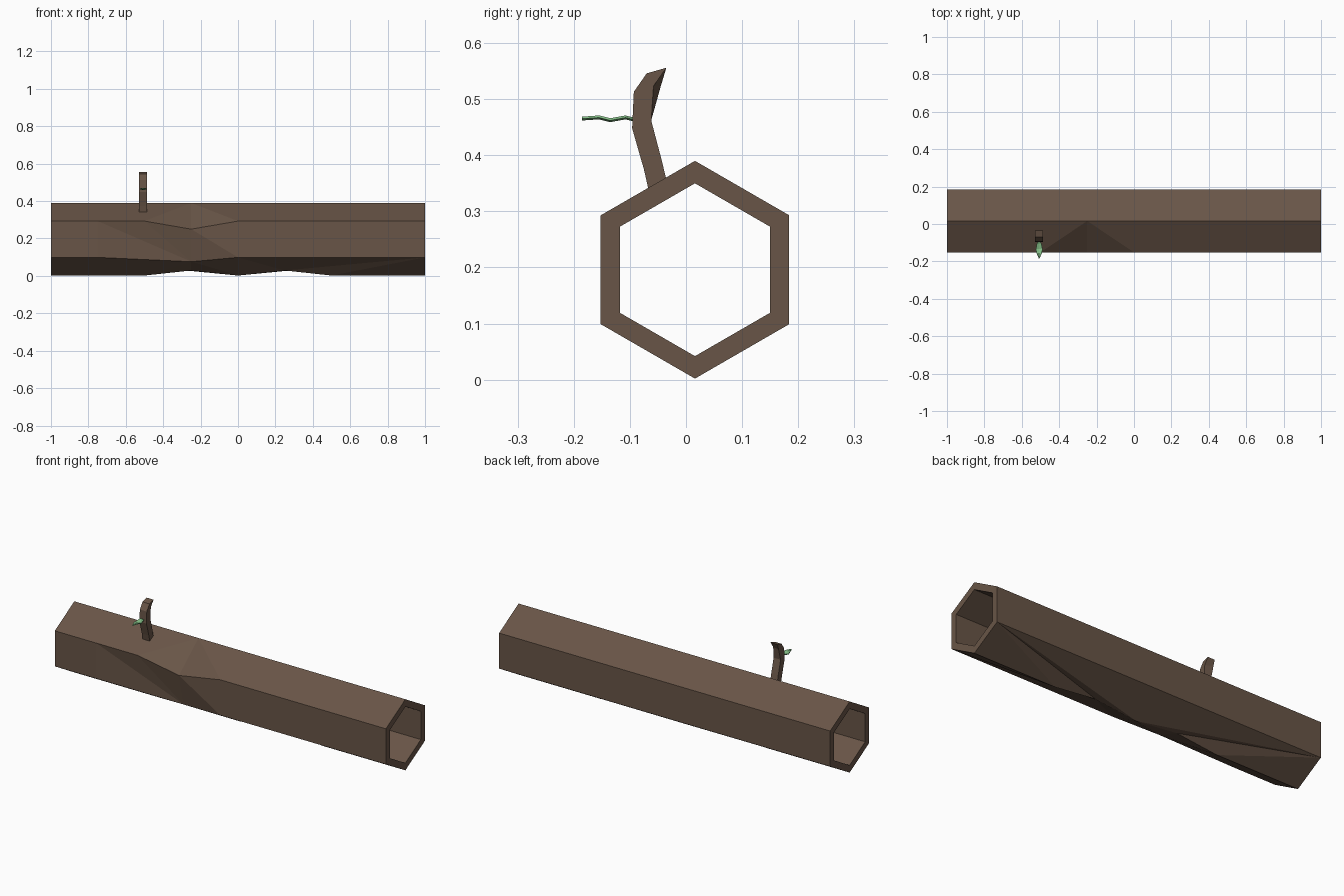
import bpy
import bmesh
from math import sin, cos, radians

cube = bpy.data.objects.get("Cube")
if cube:
    bpy.data.objects.remove(cube)


def material(name, colour):
    m = bpy.data.materials.new(name)
    m.use_nodes = True
    m.diffuse_color = colour
    m.node_tree.nodes["Principled BSDF"].inputs["Base Color"].default_value = colour
    return m


bark = material("brown bark", (0.14, 0.091, 0.063, 1))
green = material("leaf green", (0.23, 0.52, 0.24, 1))


def finish(bm, name, mat):
    bmesh.ops.recalc_face_normals(bm, faces=bm.faces)
    mesh = bpy.data.meshes.new(name)
    bm.to_mesh(mesh)
    bm.free()
    mesh.materials.append(mat)
    obj = bpy.data.objects.new(name, mesh)
    bpy.context.collection.objects.link(obj)
    return obj


# Hollow six-sided log
CY, CZ, OUTER, INNER = 0.016, 0.196, 0.194, 0.154


def corner(x, k, r):
    a = radians(90 + 60 * k)
    return (x, CY - r * sin(a - radians(90)), CZ + r * cos(a - radians(90)))


bm = bmesh.new()
verts = {}


def point(x, k):
    """Outer corner k (0 top, 1 upper front, 2 lower front, 3 bottom) at x."""
    if (x, k) not in verts:
        verts[x, k] = bm.verts.new(corner(x, k, OUTER))
    return verts[x, k]


def face(*keys):
    bm.faces.new([point(*k) for k in keys])


# dented corners
point(-0.25, 1).co.z = 0.25
point(-0.25, 2).co.yz = (-0.112, 0.076)
point(-0.25, 3).co.z = 0.029
point(0.25, 3).co.z = 0.029

# upper front slope
face((-1, 0), (-1, 1), (-0.75, 1), (-0.5, 1), (-0.25, 0))
face((-0.25, 0), (-0.5, 1), (-0.25, 1))
face((-0.25, 0), (-0.25, 1), (0, 1))
face((-0.25, 0), (0, 1), (1, 1), (1, 0))
# front wall
face((-1, 1), (-1, 2), (-0.75, 2), (-0.75, 1))
face((-0.75, 1), (-0.75, 2), (-0.25, 2))
face((-0.75, 1), (-0.25, 2), (-0.5, 1))
face((-0.5, 1), (-0.25, 2), (-0.25, 1))
face((-0.25, 1), (-0.25, 2), (0, 2))
face((-0.25, 1), (0, 2), (0, 1))
face((0, 1), (0, 2), (1, 2), (1, 1))
# lower front slope
face((-1, 2), (-1, 3), (-0.5, 3), (-0.75, 2))
face((-0.75, 2), (-0.5, 3), (-0.25, 2))
face((-0.5, 3), (-0.25, 3), (-0.25, 2))
face((-0.25, 2), (-0.25, 3), (0, 3))
face((-0.25, 2), (0, 3), (0, 2))
face((0, 2), (0, 3), (0.25, 3))
face((0, 2), (0.25, 3), (1, 2))
face((0.25, 3), (0.5, 3), (1, 2))
face((0.5, 3), (1, 3), (1, 2))
# lower back slope
face((-1, 4), (-1, 3), (-0.5, 3))
face((-1, 4), (-0.5, 3), (-0.25, 3))
face((-1, 4), (-0.25, 3), (0, 3))
face((-1, 4), (0, 3), (1, 4))
face((0, 3), (0.25, 3), (1, 4))
face((0.25, 3), (0.5, 3), (1, 4))
face((0.5, 3), (1, 3), (1, 4))
# back wall and upper back slope
face((-1, 4), (1, 4), (1, 5), (-1, 5))
face((-1, 5), (1, 5), (1, 0), (-0.25, 0), (-1, 0))

# bore and end rims
bore = {x: [bm.verts.new(corner(x, k, INNER)) for k in range(6)] for x in (-1, 1)}
for k in range(6):
    n = (k + 1) % 6
    bm.faces.new((bore[-1][k], bore[-1][n], bore[1][n], bore[1][k]))
    for x in (-1, 1):
        bm.faces.new((point(x, k), point(x, n), bore[x][n], bore[x][k]))
finish(bm, "hollow_log", bark)

# Bent twig: (front y, z), (back y, z) for each square section
sections = [((-0.066, 0.335), (-0.034, 0.352)), ((-0.075, 0.375), (-0.043, 0.39)),
            ((-0.096, 0.448), (-0.062, 0.462)), ((-0.093, 0.513), (-0.058, 0.523)),
            ((-0.07, 0.546), (-0.035, 0.556))]
bm = bmesh.new()
rings = []
for front, back in sections:
    rings.append([bm.verts.new((x, *p)) for x, p in
                  ((-0.528, front), (-0.486, front), (-0.486, back), (-0.528, back))])
rings[3][3].co.y = -0.045
for a, b in zip(rings, rings[1:]):
    for k in range(4):
        n = (k + 1) % 4
        bm.faces.new((a[k], a[n], b[n], b[k]))
bm.faces.new(rings[0])
bm.faces.new(rings[-1])
finish(bm, "twig", bark)

# Leaf: thin blade of (y, half width, z) stations with a slight fold
bm = bmesh.new()
rows = []
for y, w, z in ((-0.092, 0.004, 0.465), (-0.108, 0.013, 0.469), (-0.135, 0.018, 0.464),
                (-0.155, 0.014, 0.469), (-0.185, 0.001, 0.467)):
    rows.append([bm.verts.new((-0.507 + s * w, y, z + (0 if s else -0.003)))
                 for s in (-1, 0, 1)])
for a, b in zip(rows, rows[1:]):
    for k in (0, 1):
        bm.faces.new((a[k], a[k + 1], b[k + 1], b[k]))
leaf = finish(bm, "leaf", green)
thick = leaf.modifiers.new("thickness", "SOLIDIFY")
thick.thickness = 0.004
thick.offset = 0
